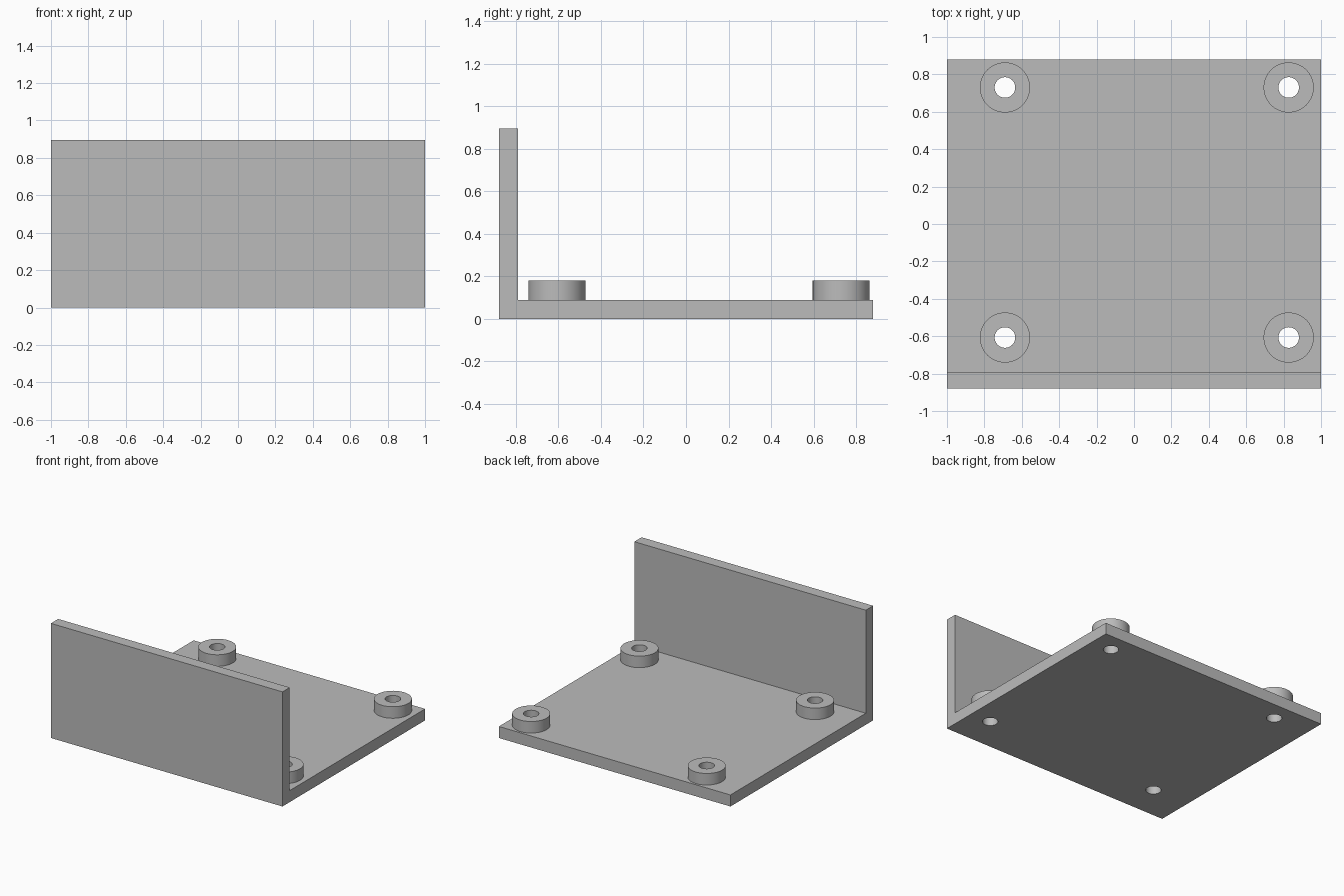
import bpy, bmesh, math

cube = bpy.data.objects.get("Cube")
if cube:
    bpy.data.objects.remove(cube, do_unlink=True)

HALF_W, HALF_D = 1.0, 0.88
THICK, WALL_H, BOSS_TOP = 0.09, 0.895, 0.18
BOSS_R, HOLE_R, SIDES = 0.134, 0.055, 64
HOLES = {"front_right": (-0.69, -0.607), "front_left": (0.827, -0.607),
         "back_right": (-0.69, 0.73), "back_left": (0.827, 0.73)}

grey = bpy.data.materials.new("plain grey")
grey.use_nodes = True
grey.diffuse_color = (0.5, 0.5, 0.5, 1)
grey.node_tree.nodes["Principled BSDF"].inputs["Base Color"].default_value = grey.diffuse_color


def add_object(name, bm):
    bmesh.ops.recalc_face_normals(bm, faces=bm.faces)
    mesh = bpy.data.meshes.new(name)
    bm.to_mesh(mesh)
    bm.free()
    mesh.materials.append(grey)
    obj = bpy.data.objects.new(name, mesh)
    bpy.context.collection.objects.link(obj)
    return obj


def activate(obj):
    bpy.ops.object.select_all(action='DESELECT')
    obj.select_set(True)
    bpy.context.view_layer.objects.active = obj


def smooth(obj):
    activate(obj)
    bpy.ops.object.shade_smooth_by_angle(angle=math.radians(30))


def ring(bm, radius, z):
    return [bm.verts.new((radius * math.cos(a), radius * math.sin(a), z))
            for a in (2 * math.pi * i / SIDES for i in range(SIDES))]


# L-shaped bracket: side profile extruded across the width
bm = bmesh.new()
profile = [(-HALF_D, 0), (HALF_D, 0), (HALF_D, THICK), (THICK - HALF_D, THICK),
           (THICK - HALF_D, WALL_H), (-HALF_D, WALL_H)]
face = bm.faces.new([bm.verts.new((-HALF_W, y, z)) for y, z in profile])
out = bmesh.ops.extrude_face_region(bm, geom=[face])
bmesh.ops.translate(bm, vec=(2 * HALF_W, 0, 0),
                    verts=[v for v in out["geom"] if isinstance(v, bmesh.types.BMVert)])
bracket = add_object("angle_bracket", bm)

# Screw holes through the base plate
bm = bmesh.new()
for x, y in HOLES.values():
    made = bmesh.ops.create_cone(bm, cap_ends=True, segments=SIDES, radius1=HOLE_R,
                                 radius2=HOLE_R, depth=THICK * 4)
    bmesh.ops.translate(bm, verts=made["verts"], vec=(x, y, 0))
cutter = add_object("hole_cutter", bm)
cutter.hide_render = True
cut = bracket.modifiers.new("screw_holes", 'BOOLEAN')
cut.operation, cut.solver, cut.object = 'DIFFERENCE', 'EXACT', cutter
activate(bracket)
bpy.ops.object.modifier_apply(modifier=cut.name)
bpy.data.objects.remove(cutter, do_unlink=True)
smooth(bracket)

# Hollow round bosses standing on the plate around each hole
for corner, (x, y) in HOLES.items():
    bm = bmesh.new()
    loops = [ring(bm, r, z) for r, z in ((BOSS_R, THICK), (BOSS_R, BOSS_TOP),
                                         (HOLE_R, BOSS_TOP), (HOLE_R, THICK))]
    for k, low in enumerate(loops):
        high = loops[(k + 1) % len(loops)]
        for i in range(SIDES):
            j = (i + 1) % SIDES
            bm.faces.new((low[i], low[j], high[j], high[i]))
    boss = add_object(corner + "_boss", bm)
    boss.location = (x, y, 0)
    smooth(boss)
